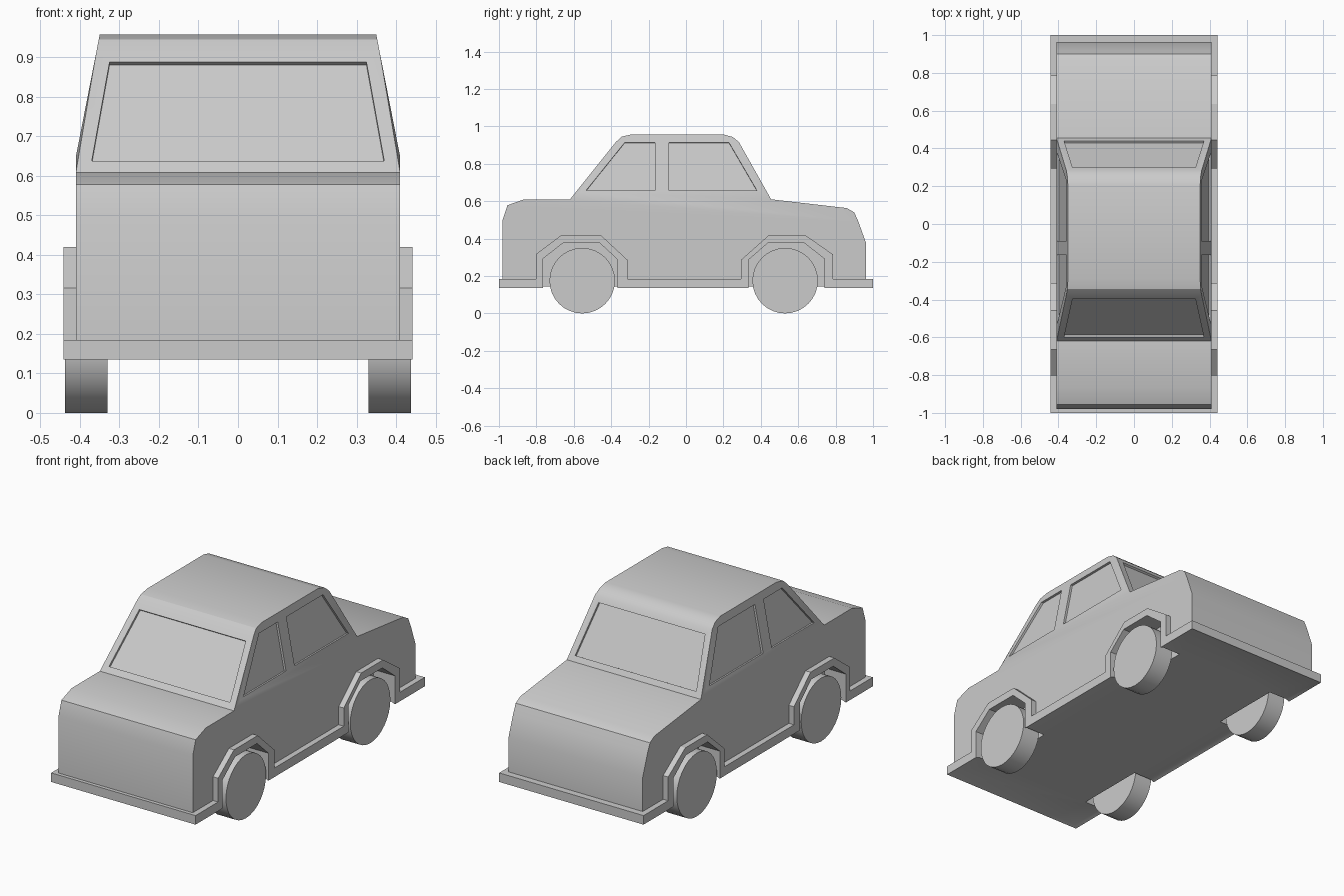
import bpy, bmesh, math
from mathutils import Vector

if "Cube" in bpy.data.objects:
    bpy.data.objects.remove(bpy.data.objects["Cube"], do_unlink=True)

GREY = (0.6, 0.6, 0.6, 1)
grey = bpy.data.materials.new("light_grey")
grey.use_nodes = True
grey.diffuse_color = GREY
grey.node_tree.nodes["Principled BSDF"].inputs["Base Color"].default_value = GREY

HALF, ROOF_HALF, BELT, ROOF = 0.41, 0.35, 0.65, 0.957


def finish(name, bm):
    bmesh.ops.recalc_face_normals(bm, faces=bm.faces)
    mesh = bpy.data.meshes.new(name)
    bm.to_mesh(mesh)
    bm.free()
    mesh.materials.append(grey)
    obj = bpy.data.objects.new(name, mesh)
    bpy.context.collection.objects.link(obj)
    return obj


def activate(obj):
    bpy.ops.object.select_all(action='DESELECT')
    obj.select_set(True)
    bpy.context.view_layer.objects.active = obj


def prism(name, points, push):
    """Extrude a flat outline along a vector."""
    bm = bmesh.new()
    face = bm.faces.new([bm.verts.new(p) for p in points])
    new = bmesh.ops.extrude_face_region(bm, geom=[face], use_keep_orig=True)["geom"]
    bmesh.ops.translate(bm, vec=push, verts=[v for v in new if isinstance(v, bmesh.types.BMVert)])
    return finish(name, bm)


def cut(obj, cutter):
    activate(obj)
    mod = obj.modifiers.new("cut", 'BOOLEAN')
    mod.operation, mod.solver, mod.object = 'DIFFERENCE', 'EXACT', cutter
    bpy.ops.object.modifier_apply(modifier=mod.name)


def discard(obj):
    bpy.data.objects.remove(obj, do_unlink=True)


def side_x(z):
    """Half width of the cabin side, which leans in above the belt line."""
    return HALF - (HALF - ROOF_HALF) * max(0, z - BELT) / (ROOF - BELT)


# Body shell: (y, z) profile running front to rear
nose = [(-0.98, 0.16), (-0.98, 0.50), (-0.955, 0.578), (-0.865, 0.61), (-0.62, 0.61)]
roof = [(-0.375, 0.916), (-0.344, 0.945), (-0.29, ROOF), (0.20, ROOF), (0.25, 0.943), (0.283, 0.916)]
tail = [(0.455, 0.61), (0.86, 0.563), (0.90, 0.54), (0.922, 0.49), (0.963, 0.375), (0.963, 0.16)]
belt = [(-0.565, BELT), (0.41, BELT)]

bm = bmesh.new()
outline = []
for s in (-1, 1):
    n, r, t, b = [[bm.verts.new((s * side_x(z), y, z)) for y, z in part]
                  for part in (nose, roof, tail, belt)]
    bm.faces.new(n + b + t)
    bm.faces.new([b[0]] + r + [b[1]])
    bm.faces.new((n[-1], r[0], b[0]))
    bm.faces.new((t[0], b[1], r[-1]))
    outline.append(n + r + t)
left, right = outline
for i in range(len(left)):
    j = (i + 1) % len(left)
    bm.faces.new((left[i], left[j], right[j], right[i]))
body = finish("body", bm)

# Sill and bumper band with a slightly recessed floor
bm = bmesh.new()
bmesh.ops.create_cube(bm, size=1)
bmesh.ops.scale(bm, vec=(0.882, 2, 0.05), verts=bm.verts)
bmesh.ops.translate(bm, vec=(0, 0, 0.16), verts=bm.verts)
floor = min(bm.faces, key=lambda f: f.calc_center_median().z)
bmesh.ops.inset_region(bm, faces=[floor], thickness=0.03)
bmesh.ops.translate(bm, vec=(0, 0, 0.008), verts=floor.verts)
sill = finish("sill_and_bumpers", bm)

# Windows: shallow recesses cut into the cabin
DEPTH = 0.012


def window(points):
    pts = [Vector(p) for p in points]
    normal = (pts[1] - pts[0]).cross(pts[2] - pts[0]).normalized()
    centre = sum(pts, Vector()) / len(pts)
    if normal.dot(centre - Vector((0, -0.05, 0.6))) < 0:
        normal = -normal
    cutter = prism("window_cutter", [p - normal * DEPTH for p in pts], normal * (DEPTH + 0.03))
    cut(body, cutter)
    discard(cutter)


def along(a, b, z):
    return a[0] + (b[0] - a[0]) * (z - a[1]) / (b[1] - a[1])


for low, high in ((nose[-1], roof[0]), (tail[0], roof[-1])):
    window([(x, along(low, high, z), z)
            for x, z in ((-0.37, 0.638), (0.37, 0.638), (0.325, 0.888), (-0.325, 0.888))])
side_windows = (
    [(-0.535, 0.656), (-0.328, 0.913), (-0.165, 0.913), (-0.165, 0.656)],
    [(-0.09, 0.656), (-0.09, 0.913), (0.23, 0.913), (0.38, 0.656)],
)
for s in (-1, 1):
    for shape in side_windows:
        window([(s * side_x(z), y, z) for y, z in shape])

# Wheel arches: raised flares, wells and wheels
arches = {
    "front": (-0.555,
              [(-0.803, 0.185), (-0.803, 0.316), (-0.665, 0.42), (-0.457, 0.42), (-0.312, 0.285), (-0.312, 0.185)],
              [(-0.765, 0), (-0.765, 0.292), (-0.655, 0.378), (-0.463, 0.378), (-0.365, 0.287), (-0.365, 0)]),
    "rear": (0.53,
             [(0.293, 0.185), (0.293, 0.285), (0.445, 0.42), (0.636, 0.42), (0.785, 0.316), (0.785, 0.185)],
             [(0.335, 0), (0.335, 0.287), (0.44, 0.378), (0.63, 0.378), (0.74, 0.292), (0.74, 0)]),
}
smooth = [body, sill]
for end, (axle_y, outer, inner) in arches.items():
    for s, side in ((-1, "right"), (1, "left")):
        flare = prism(f"{end}_{side}_arch_flare", [(s * 0.40, y, z) for y, z in outer], (s * 0.041, 0, 0))
        cutter = prism("arch_cutter", [(s * 0.31, y, z) for y, z in inner], (s * 0.3, 0, 0))
        for part in (body, sill, flare):
            cut(part, cutter)
        discard(cutter)
        bpy.ops.mesh.primitive_cylinder_add(vertices=32, radius=0.175, depth=0.107,
                                            location=(s * 0.384, axle_y, 0.175),
                                            rotation=(0, math.pi / 2, 0))
        wheel = bpy.context.object
        wheel.name = f"{end}_{side}_wheel"
        wheel.data.materials.append(grey)
        smooth += [flare, wheel]

for obj in smooth:
    activate(obj)
    bpy.ops.object.shade_smooth_by_angle(angle=math.radians(30))
